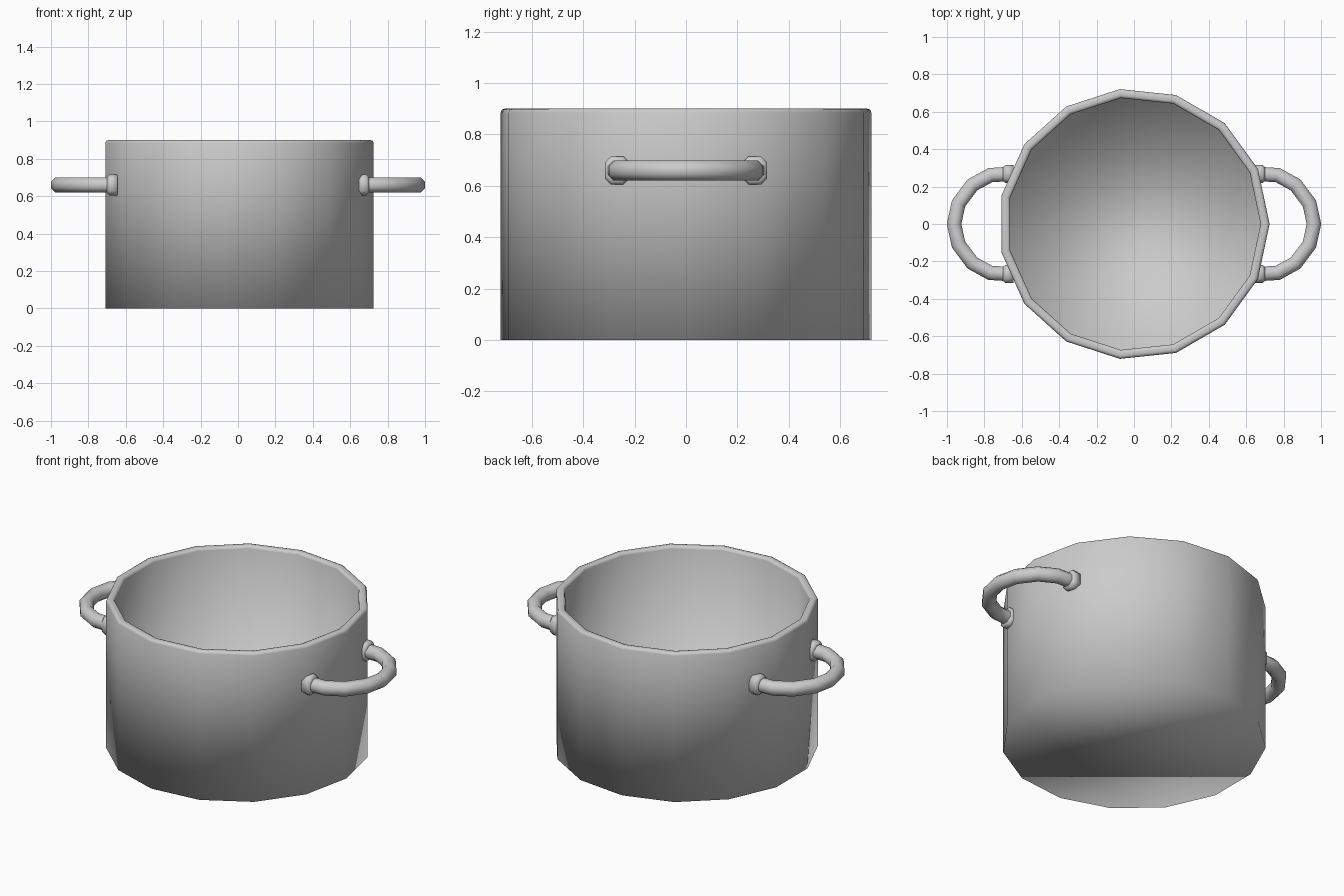
import bpy, bmesh, math
from mathutils import Vector

if "Cube" in bpy.data.objects:
    bpy.data.objects.remove(bpy.data.objects["Cube"])

SIDES = 15      # pot facets
HANDLE_Z = 0.66


def make_object(name, bm):
    bmesh.ops.recalc_face_normals(bm, faces=bm.faces[:])
    mesh = bpy.data.meshes.new(name)
    bm.to_mesh(mesh)
    bm.free()
    mesh.shade_smooth()
    obj = bpy.data.objects.new(name, mesh)
    bpy.context.collection.objects.link(obj)
    return obj


def skin_rings(bm, rings):
    """Join successive closed rings with quads and cap both ends."""
    loops = [[bm.verts.new(p) for p in ring] for ring in rings]
    for a, b in zip(loops, loops[1:]):
        n = len(a)
        for i in range(n):
            j = (i + 1) % n
            bm.faces.new((a[i], a[j], b[j], b[i]))
    bm.faces.new(loops[0])
    bm.faces.new(loops[-1])


def mirror_x(obj):
    mod = obj.modifiers.new("Mirror", 'MIRROR')
    mod.use_axis = (True, False, False)
    mod.use_clip = False
    mod.use_mirror_merge = False


# Pot: outer wall, softened rim, inner wall and floor
profile = [(0.725, 0), (0.725, 0.885), (0.720, 0.896), (0.710, 0.90),
           (0.692, 0.90), (0.682, 0.896), (0.677, 0.885), (0.677, 0.05)]
bm = bmesh.new()
skin_rings(bm, [[(r * math.cos(math.tau * i / SIDES),
                  r * math.sin(math.tau * i / SIDES), z)
                 for i in range(SIDES)] for r, z in profile])
make_object("pot_body", bm)

# Handles: octagonal tube along a half loop
half = [(0.66, 0.265), (0.70, 0.265), (0.767, 0.262), (0.864, 0.209), (0.938, 0.11)]
path = [Vector((x, y, HANDLE_Z)) for x, y in half]
path.append(Vector((0.962, 0, HANDLE_Z)))
path += [Vector((x, -y, HANDLE_Z)) for x, y in reversed(half)]
rings = []
for i, p in enumerate(path):
    t = (path[min(i + 1, len(path) - 1)] - path[max(i - 1, 0)]).normalized()
    side = Vector((-t.y, t.x, 0))
    ring = []
    for k in range(8):
        a = math.tau * (k + 0.5) / 8
        ring.append(p + 0.042 * (side * math.cos(a) + Vector((0, 0, math.sin(a)))))
    rings.append(ring)
bm = bmesh.new()
skin_rings(bm, rings)
mirror_x(make_object("handle_loops", bm))

# Handle mounts: chamfered blocks against the wall
for label, sign in (("front", -1), ("back", 1)):
    rings = []
    for x, inset in ((0.645, 0), (0.688, 0), (0.70, 0.012)):
        hy, hz, c = 0.048 - inset, 0.055 - inset, 0.024 - inset * 0.5
        outline = [(hy, hz - c), (hy - c, hz), (c - hy, hz), (-hy, hz - c),
                   (-hy, c - hz), (c - hy, -hz), (hy - c, -hz), (hy, c - hz)]
        rings.append([(x, sign * 0.268 + y, HANDLE_Z + z) for y, z in outline])
    bm = bmesh.new()
    skin_rings(bm, rings)
    mirror_x(make_object("handle_mounts_" + label, bm))
